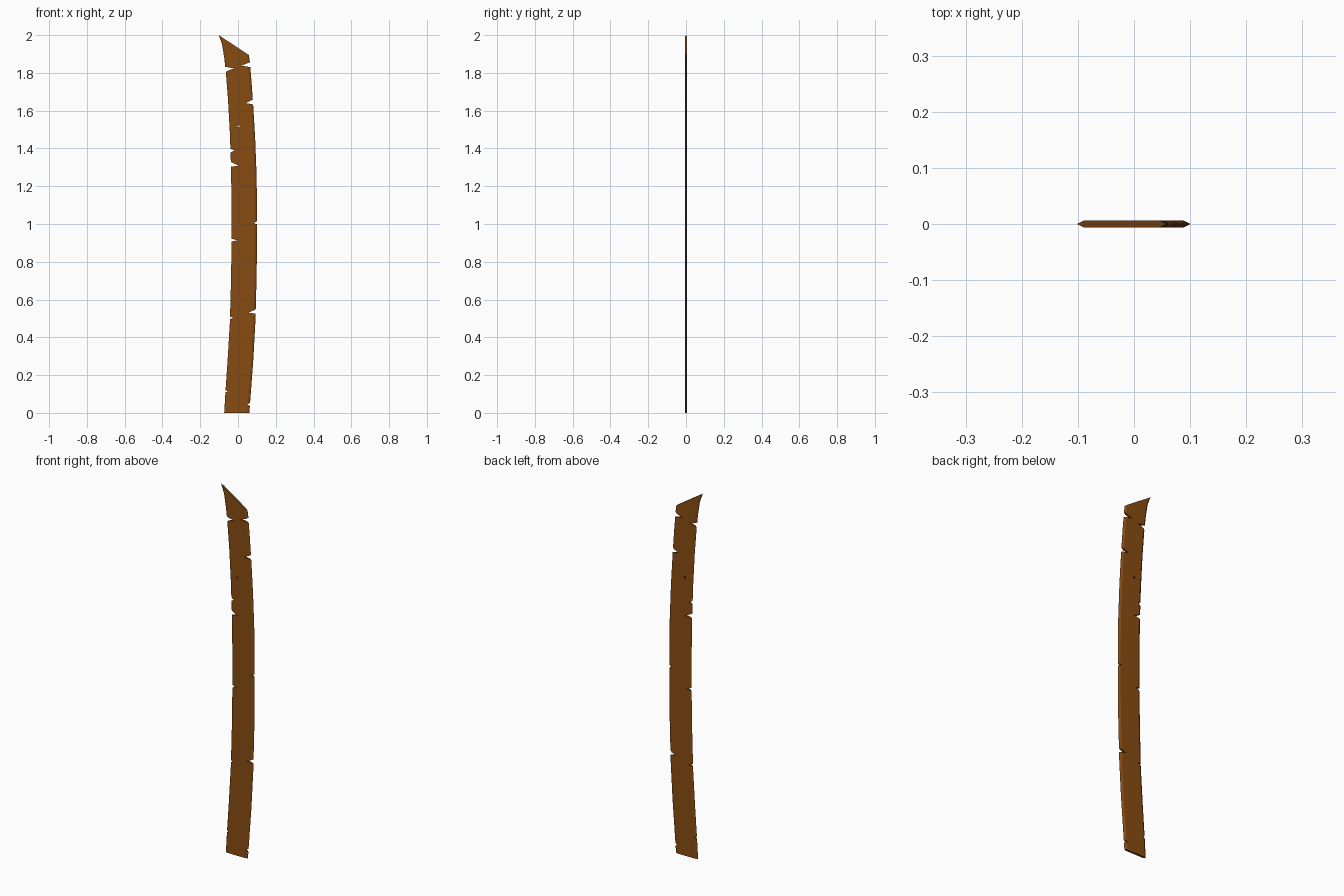
import bpy, bmesh

if "Cube" in bpy.data.objects:
    bpy.data.objects.remove(bpy.data.objects["Cube"])

wood = bpy.data.materials.new("dark brown wood")
wood.diffuse_color = (0.25, 0.072, 0.006, 1)
wood.use_nodes = True
wood.node_tree.nodes["Principled BSDF"].inputs["Base Color"].default_value = wood.diffuse_color


def make_object(name, bm):
    bmesh.ops.recalc_face_normals(bm, faces=bm.faces)
    mesh = bpy.data.meshes.new(name)
    bm.to_mesh(mesh)
    bm.free()
    mesh.materials.append(wood)
    ob = bpy.data.objects.new(name, mesh)
    bpy.context.collection.objects.link(ob)
    return ob


# bowed plank: left x, left z, right x, right z for each row
ROWS = [(-.073, 0, .060, 0), (-.066, .12, .069, .12), (-.055, .28, .081, .28),
        (-.043, .48, .092, .48), (-.037, .7, .098, .7), (-.034, .9, .101, .9),
        (-.034, 1.1, .101, 1.08), (-.037, 1.3, .098, 1.27), (-.043, 1.48, .091, 1.45),
        (-.053, 1.66, .081, 1.62), (-.064, 1.8, .071, 1.76), (-.073, 1.88, .065, 1.83),
        (-.084, 1.95, .062, 1.865), (-.102, 2.0, .058, 1.894)]
HALF, EDGE = 0.006, 0.012        # half thickness, width of the sharpened edge

bm = bmesh.new()
rings = []
for xl, zl, xr, zr in ROWS:
    t = EDGE / (xr - xl)
    ring = []
    for f, y in [(0, 0), (t, -HALF), (1 - t, -HALF), (1, 0), (1 - t, HALF), (t, HALF)]:
        ring.append(bm.verts.new((xl + (xr - xl) * f, y, zl + (zr - zl) * f)))
    rings.append(ring)
for a, b in zip(rings, rings[1:]):
    for i in range(6):
        j = (i + 1) % 6
        bm.faces.new((a[i], a[j], b[j], b[i]))
bm.faces.new(rings[0][::-1])
bm.faces.new(rings[-1])
plank = make_object("curved_plank", bm)

# chipped notches: side, lower z, upper z, tip x, tip z, mouth x
NOTCHES = [(1, 1.831, 1.857, .018, 1.838, .064), (1, 1.633, 1.66, .040, 1.640, .081),
           (1, .998, 1.014, .082, 1.006, .101), (1, .525, .548, .055, .531, .094),
           (1, .037, .053, .047, .044, .063), (-1, 1.806, 1.832, -.022, 1.824, -.066),
           (-1, 1.378, 1.397, -.018, 1.390, -.039), (-1, 1.303, 1.328, .003, 1.309, -.037),
           (-1, .907, .922, -.002, .914, -.034), (-1, .498, .510, -.022, .503, -.042),
           (-1, .110, .120, -.050, .114, -.066)]
bm = bmesh.new()


def prism(points):
    front = [bm.verts.new((x, -.05, z)) for x, z in points]
    back = [bm.verts.new((x, .05, z)) for x, z in points]
    bm.faces.new(front)
    bm.faces.new(back[::-1])
    for i in range(len(points)):
        j = (i + 1) % len(points)
        bm.faces.new((front[i], back[i], back[j], front[j]))


for side, z0, z1, tx, tz, mx in NOTCHES:
    out = mx + side * 0.03
    k = 0.03 / abs(mx - tx)      # keep the wedge slopes running outward
    prism([(tx, tz), (out, z0 + (z0 - tz) * k), (out, z1 + (z1 - tz) * k)])
# small nail hole
prism([(-.003, 1.513), (.007, 1.512), (.008, 1.521), (-.002, 1.522)])
cutter = make_object("notch_cutter", bm)
cutter.hide_render = True

mod = plank.modifiers.new("notches", 'BOOLEAN')
mod.operation = 'DIFFERENCE'
mod.solver = 'EXACT'
mod.object = cutter
bpy.context.view_layer.objects.active = plank
plank.select_set(True)
bpy.ops.object.modifier_apply(modifier=mod.name)
bpy.data.objects.remove(cutter)
bpy.ops.object.shade_smooth_by_angle(angle=0.35)
